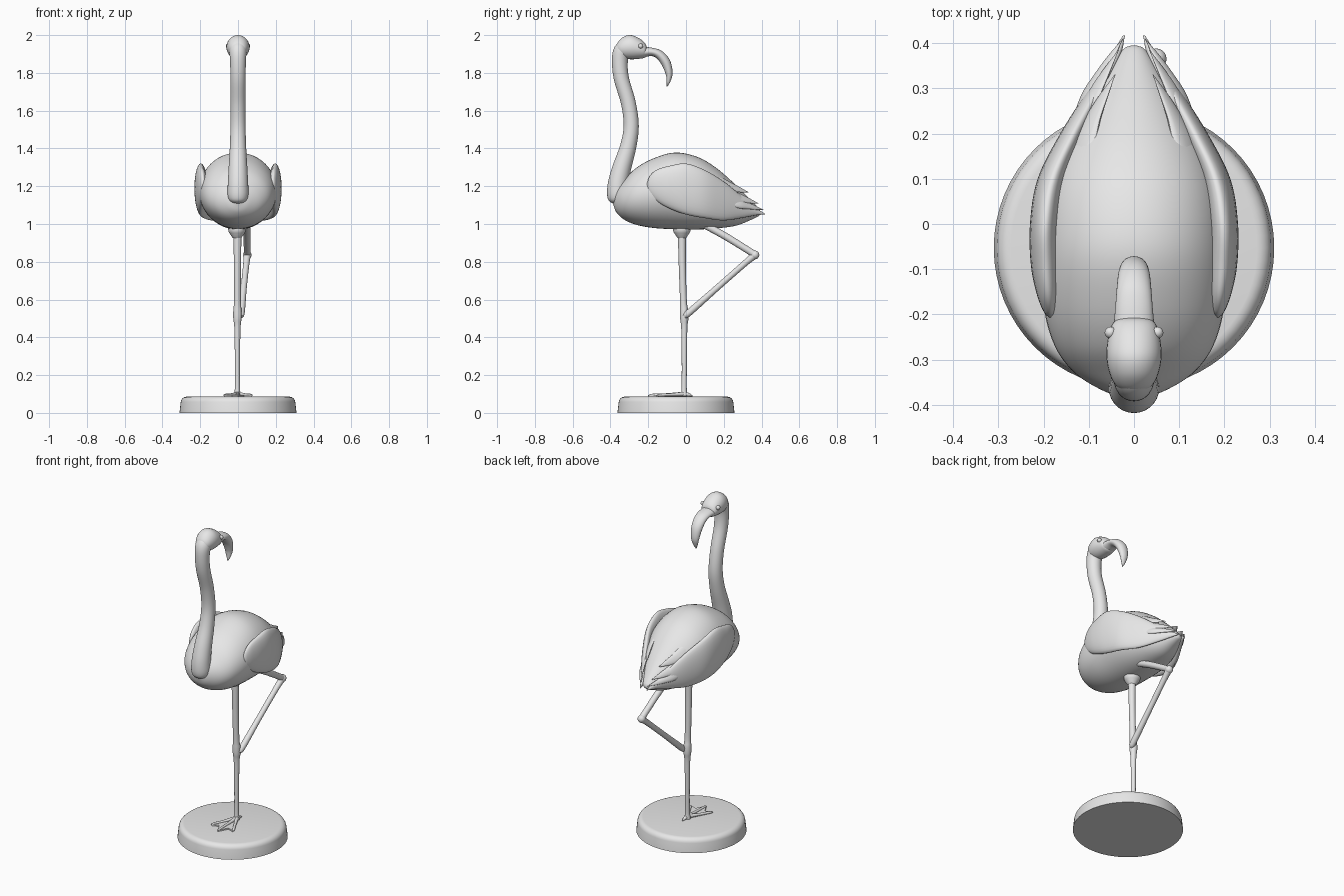
import bpy, bmesh, math
from mathutils import Vector

old = bpy.data.objects.get("Cube")
if old:
    bpy.data.objects.remove(old, do_unlink=True)

grey = bpy.data.materials.new("light_grey")
grey.use_nodes = True
grey.diffuse_color = (0.8, 0.8, 0.8, 1)
grey.node_tree.nodes["Principled BSDF"].inputs["Base Color"].default_value = (0.8, 0.8, 0.8, 1)


def finish(name, bm, angle=50):
    bmesh.ops.recalc_face_normals(bm, faces=bm.faces)
    mesh = bpy.data.meshes.new(name)
    bm.to_mesh(mesh)
    bm.free()
    mesh.materials.append(grey)
    obj = bpy.data.objects.new(name, mesh)
    bpy.context.collection.objects.link(obj)
    bpy.ops.object.select_all(action='DESELECT')
    obj.select_set(True)
    bpy.context.view_layer.objects.active = obj
    bpy.ops.object.shade_smooth_by_angle(angle=math.radians(angle))
    return obj


def spline(rows, steps):
    """Catmull-Rom through rows of numbers."""
    rows = [Vector(r) for r in rows]
    padded = [rows[0] * 2 - rows[1]] + rows + [rows[-1] * 2 - rows[-2]]
    out = []
    for p, q, r, s in zip(padded, padded[1:], padded[2:], padded[3:]):
        for i in range(steps):
            t = i / steps
            out.append(0.5 * (2 * q + (r - p) * t + (2 * p - 5 * q + 4 * r - s) * t ** 2
                              + (3 * q - p - 3 * r + s) * t ** 3))
    return out + [rows[-1]]


def loft(name, rows, side=(1, 0, 0), upright=False, steps=6, sides=28):
    """Elliptical sections x, y, z, half width, half height along a smooth path."""
    data = spline(rows, steps)
    centres = [Vector(d[:3]) for d in data]
    bm = bmesh.new()
    rings = []
    for i, d in enumerate(data):
        tangent = centres[min(i + 1, len(data) - 1)] - centres[max(i - 1, 0)]
        if upright:
            tangent = Vector((0, 1, 0))
        tangent.normalize()
        across = Vector(side)
        across = (across - tangent * across.dot(tangent)).normalized()
        normal = tangent.cross(across)
        a, b = max(d[3], 0.001), max(d[4], 0.001)
        ring = []
        for k in range(sides):
            t = math.tau * k / sides
            ring.append(bm.verts.new(centres[i] + across * a * math.cos(t) + normal * b * math.sin(t)))
        rings.append(ring)
    for r, s in zip(rings, rings[1:]):
        for k in range(sides):
            j = (k + 1) % sides
            bm.faces.new((r[k], r[j], s[j], s[k]))
    bm.faces.new(rings[0])
    bm.faces.new(rings[-1])
    return finish(name, bm)


def tube(name, rows, **kw):
    """Round sections x, y, z, radius."""
    return loft(name, [(*r, r[3]) for r in rows], **kw)


def in_plane(rows):
    """Put rows y, z, a, b on the centre plane."""
    return [(0, *r) for r in rows]


# Round stand with a softened top rim
bm = bmesh.new()
bmesh.ops.create_cone(bm, cap_ends=True, segments=64, radius1=0.31, radius2=0.3, depth=0.086)
bmesh.ops.translate(bm, verts=bm.verts, vec=(0, -0.053, 0.043))
rim = [e for e in bm.edges if all(v.co.z > 0.05 for v in e.verts)]
bmesh.ops.bevel(bm, geom=rim, offset=0.028, segments=5, profile=0.5, affect='EDGES')
finish("stand", bm, 40)

# Body
loft("body", in_plane([
    (-0.387, 1.12, 0.01, 0.01), (-0.37, 1.122, 0.065, 0.058), (-0.33, 1.127, 0.13, 0.102),
    (-0.27, 1.145, 0.175, 0.147), (-0.18, 1.162, 0.2, 0.182), (-0.06, 1.175, 0.205, 0.203),
    (0.06, 1.163, 0.195, 0.192), (0.16, 1.137, 0.163, 0.16), (0.26, 1.1, 0.108, 0.11),
    (0.34, 1.075, 0.056, 0.055), (0.385, 1.062, 0.025, 0.02), (0.395, 1.06, 0.005, 0.005)]),
    upright=True, sides=48)

# Neck, head and hooked beak
tube("neck", [(0, y, z, r) for y, z, r in (
    (-0.36, 1.105, 0.01), (-0.361, 1.12, 0.042), (-0.362, 1.15, 0.055), (-0.36, 1.21, 0.054),
    (-0.342, 1.29, 0.05), (-0.306, 1.41, 0.043), (-0.29, 1.52, 0.04), (-0.305, 1.64, 0.039),
    (-0.342, 1.77, 0.04), (-0.35, 1.86, 0.042), (-0.338, 1.915, 0.046), (-0.3, 1.94, 0.05))])
loft("head", in_plane([
    (-0.372, 1.925, 0.008, 0.008), (-0.36, 1.928, 0.037, 0.035), (-0.33, 1.934, 0.054, 0.057),
    (-0.29, 1.936, 0.061, 0.064), (-0.245, 1.928, 0.056, 0.053), (-0.215, 1.918, 0.043, 0.036),
    (-0.204, 1.913, 0.01, 0.01)]), upright=True)
loft("beak", in_plane([
    (-0.235, 1.91, 0.046, 0.03), (-0.18, 1.911, 0.041, 0.022), (-0.14, 1.895, 0.038, 0.024),
    (-0.107, 1.855, 0.034, 0.025), (-0.09, 1.8, 0.026, 0.019), (-0.092, 1.76, 0.016, 0.011),
    (-0.1, 1.728, 0.002, 0.002)]))

# Wings, layered feathers and eyes on both sides
for label, s in (("left", 1), ("right", -1)):
    loft(label + "_wing", [(s * x, y, z, a, b) for x, y, z, a, b in (
        (0.184, -0.207, 1.205, 0.003, 0.008), (0.186, -0.193, 1.206, 0.014, 0.046),
        (0.19, -0.155, 1.204, 0.025, 0.083), (0.195, -0.09, 1.195, 0.033, 0.112),
        (0.196, 0, 1.185, 0.034, 0.135), (0.18, 0.1, 1.158, 0.033, 0.127),
        (0.135, 0.2, 1.122, 0.028, 0.103), (0.08, 0.3, 1.088, 0.02, 0.055),
        (0.042, 0.37, 1.066, 0.012, 0.02), (0.022, 0.417, 1.053, 0.002, 0.002))],
        upright=True)
    for name, base, tip, width in (
            ("upper_feather", (0.135, 0.09, 1.24), (0.042, 0.33, 1.168), 0.042),
            ("middle_feather", (0.15, 0.12, 1.19), (0.034, 0.385, 1.108), 0.04),
            ("lower_feather", (0.125, 0.2, 1.13), (0.024, 0.41, 1.075), 0.03)):
        b, t = Vector(base), Vector(tip)
        rows = []
        for f, w in ((0, 0.1), (0.06, 0.55), (0.2, 0.95), (0.4, 1), (0.6, 0.68), (0.8, 0.4), (1, 0.02)):
            p = b.lerp(t, f)
            p.x += 0.012 * math.sin(math.pi * f)
            rows.append((s * p.x, p.y, p.z, width * w, 0.014 * w))
        loft(f"{label}_{name}", rows, side=(s * 0.55, 0, -0.83), sides=16)
    bm = bmesh.new()
    bmesh.ops.create_uvsphere(bm, u_segments=16, v_segments=10, radius=0.013)
    bmesh.ops.translate(bm, verts=bm.verts, vec=(s * 0.052, -0.24, 1.942))
    finish(label + "_eye", bm)

# Standing leg with hip and knee swellings
tube("hip", [(-0.005, -0.022, z, r) for z, r in ((0.925, 0.022), (0.945, 0.036), (0.965, 0.046), (1.0, 0.048))])
tube("standing_leg", [(-0.003, y, z, r) for y, z, r in (
    (-0.022, 0.98, 0.022), (-0.02, 0.8, 0.019), (-0.014, 0.6, 0.018), (-0.01, 0.54, 0.022),
    (-0.009, 0.5, 0.022), (-0.009, 0.44, 0.016), (-0.009, 0.25, 0.0135), (-0.01, 0.13, 0.014),
    (-0.01, 0.09, 0.018))], sides=20)

# Raised leg folded back and resting on the standing knee
tube("raised_thigh", [(0.045, 0.08, 1.005, 0.019), (0.047, 0.2, 0.94, 0.019),
                      (0.049, 0.33, 0.86, 0.018), (0.049, 0.365, 0.836, 0.02)], sides=20)
tube("raised_shin", [(0.049, 0.365, 0.836, 0.02), (0.044, 0.31, 0.79, 0.0165),
                     (0.03, 0.16, 0.658, 0.016), (0.018, 0.02, 0.534, 0.018),
                     (0.014, -0.008, 0.51, 0.012)], sides=20)
bm = bmesh.new()
bmesh.ops.create_uvsphere(bm, u_segments=20, v_segments=12, radius=0.023)
bmesh.ops.translate(bm, verts=bm.verts, vec=(0.049, 0.365, 0.836))
finish("raised_knee", bm)

# Webbed foot
heel = (0, -0.01)
tips = [(-0.075, -0.155), (0, -0.2), (0.075, -0.155)]
for name, (x, y) in zip(("right_toe", "middle_toe", "left_toe"), tips):
    tube(name, [(0, -0.01, 0.1, 0.012), (x * 0.5, (y - 0.01) / 2, 0.096, 0.008),
                (x * 0.9, y * 0.9, 0.094, 0.007), (x, y, 0.091, 0.002)], sides=12)
tube("hind_toe", [(0, -0.01, 0.1, 0.012), (0, 0.015, 0.096, 0.009), (0, 0.035, 0.09, 0.002)], sides=12)
bm = bmesh.new()
outline = [heel, tips[0], (-0.032, -0.14), tips[1], (0.032, -0.14), tips[2]]
web = bm.faces.new([bm.verts.new((x, y, 0.086)) for x, y in outline])
top = bmesh.ops.extrude_face_region(bm, geom=[web])
bmesh.ops.translate(bm, verts=[v for v in top["geom"] if isinstance(v, bmesh.types.BMVert)], vec=(0, 0, 0.008))
finish("foot_web", bm, 30)
